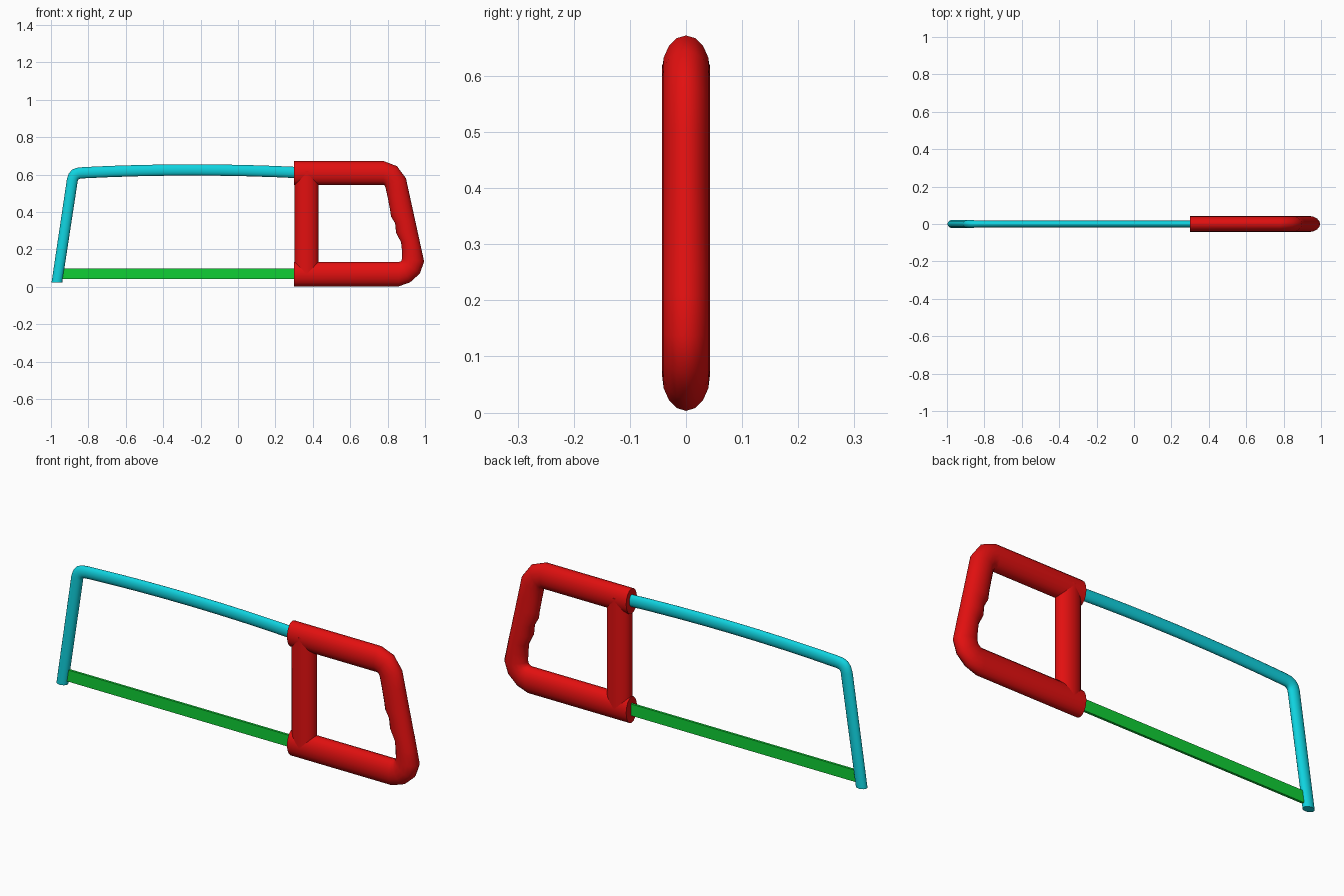
import bpy, bmesh, math
from mathutils import Vector

cube = bpy.data.objects.get("Cube")
if cube:
    bpy.data.objects.remove(cube, do_unlink=True)


def material(name, rgb):
    mat = bpy.data.materials.new(name)
    mat.use_nodes = True
    color = (*rgb, 1)
    mat.diffuse_color = color
    mat.node_tree.nodes["Principled BSDF"].inputs["Base Color"].default_value = color
    return mat


RED = material("handle red", (0.76, 0.005, 0.005))
CYAN = material("frame cyan", (0.005, 0.65, 0.74))
GREEN = material("blade green", (0.005, 0.62, 0.035))


def finish(name, bm, mat):
    bmesh.ops.recalc_face_normals(bm, faces=bm.faces)
    mesh = bpy.data.meshes.new(name)
    bm.to_mesh(mesh)
    bm.free()
    mesh.materials.append(mat)
    obj = bpy.data.objects.new(name, mesh)
    bpy.context.collection.objects.link(obj)
    return obj


def tube(name, rings, mat, sides=16):
    """Oval tube; each ring is (outer x, z, inner x, z, half thickness)."""
    bm = bmesh.new()
    loops = []
    for ox, oz, ix, iz, depth in rings:
        outer, inner = Vector((ox, 0, oz)), Vector((ix, 0, iz))
        mid, arm = (outer + inner) / 2, (outer - inner) / 2
        loop = []
        for i in range(sides):
            a = math.tau * i / sides
            loop.append(bm.verts.new(mid + arm * math.cos(a) + Vector((0, depth * math.sin(a), 0))))
        loops.append(loop)
    for a, b in zip(loops, loops[1:]):
        for i in range(sides):
            j = (i + 1) % sides
            bm.faces.new((a[i], a[j], b[j], b[i]))
    bm.faces.new(loops[0])
    bm.faces.new(loops[-1])
    obj = finish(name, bm, mat)
    bpy.ops.object.select_all(action='DESELECT')
    bpy.context.view_layer.objects.active = obj
    obj.select_set(True)
    bpy.ops.object.shade_smooth_by_angle(angle=math.radians(42))
    return obj


# Handle loop: top arm, grip with finger waves, bottom arm
H = 0.043
grip_inner = [(.800, .48), (.813, .414), (.818, .377), (.840, .34),
              (.845, .29), (.872, .238), (.877, .19)]
handle = [(.30, .672, .30, .545, H), (.78, .672, .775, .545, H),
          (.85, .645, .782, .545, H), (.898, .58, .789, .53, H)]
for x, z in grip_inner:
    outer_z = z + 0.02
    handle.append((.898 + (.58 - outer_z) * 0.2185, outer_z, x, z, H))
handle += [(.995, .136, .877, .15, H), (.973, .072, .874, .14, H),
           (.92, .024, .868, .135, H), (.86, .003, .86, .133, H),
           (.30, .003, .30, .133, H)]
tube("handle_loop", handle, RED)

# Upright post closing the handle
tube("handle_post", [(.43, .07, .303, .07, H), (.43, .62, .303, .62, H)], RED)

# Frame: front leg, rounded corner, gently arched top bar
frame = [(-.997, .022, -.94, .022, .022), (-.915, .575, -.857, .565, .022),
         (-.905, .605, -.855, .572, .022), (-.889, .625, -.849, .577, .021),
         (-.865, .636, -.842, .579, .020), (-.83, .640, -.83, .580, .019)]
steps = 8
for i in range(1, steps + 1):
    t = i / steps
    x = -.83 + 1.17 * t
    rise = 0.06 * t * (1 - t)
    frame.append((x, .640 + rise, x, .580 + rise, .018))
tube("saw_frame", frame, CYAN)

# Flat blade strip
bm = bmesh.new()
bmesh.ops.create_cube(bm, size=1)
for v in bm.verts:
    v.co = Vector((v.co.x * 1.29 - 0.315, v.co.y * 0.012, v.co.z * 0.058 + 0.07))
finish("blade", bm, GREEN)
